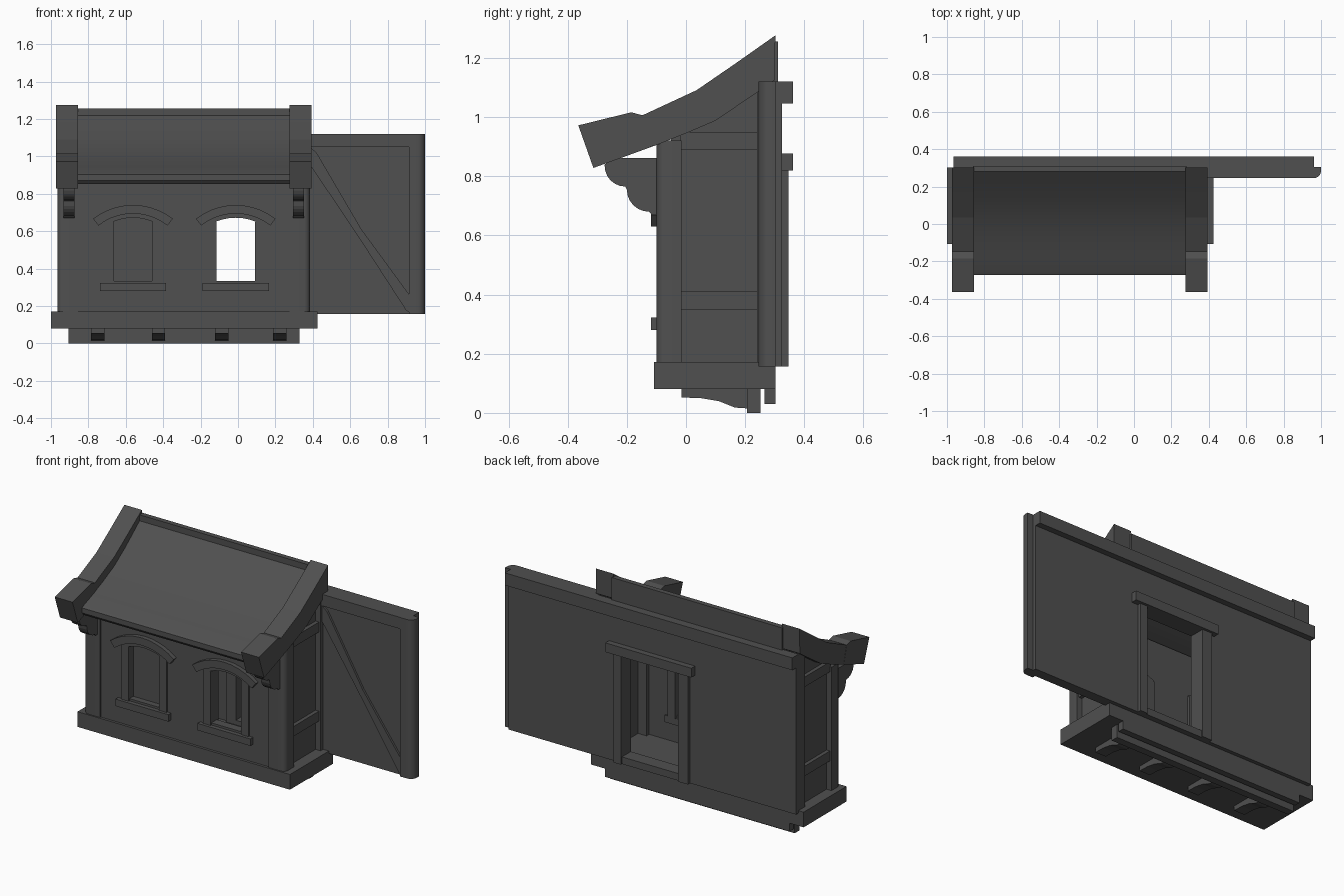
import bpy, bmesh
from math import sin, cos, radians

if "Cube" in bpy.data.objects:
    bpy.data.objects.remove(bpy.data.objects["Cube"])

CX = -0.29  # centre line of the small house

DARK = bpy.data.materials.new("dark_grey")
DARK.diffuse_color = (0.08, 0.08, 0.08, 1.0)
DARK.use_nodes = True
DARK.node_tree.nodes["Principled BSDF"].inputs["Base Color"].default_value = DARK.diffuse_color


def prism(name, pts, axis, a, b, bevel=0.0, smooth=False):
    """Extrude a 2D outline along an axis: x takes (y,z), y takes (x,z), z takes (x,y)."""
    def at(p, t):
        return {'x': (t, p[0], p[1]), 'y': (p[0], t, p[1]), 'z': (p[0], p[1], t)}[axis]
    bm = bmesh.new()
    lo = [bm.verts.new(at(p, a)) for p in pts]
    hi = [bm.verts.new(at(p, b)) for p in pts]
    n = len(pts)
    bm.faces.new(lo)
    bm.faces.new(hi[::-1])
    for i in range(n):
        j = (i + 1) % n
        bm.faces.new((lo[i], hi[i], hi[j], lo[j]))
    bmesh.ops.recalc_face_normals(bm, faces=bm.faces[:])
    me = bpy.data.meshes.new(name)
    bm.to_mesh(me)
    bm.free()
    me.materials.append(DARK)
    ob = bpy.data.objects.new(name, me)
    bpy.context.collection.objects.link(ob)
    if bevel:
        m = ob.modifiers.new("bevel", 'BEVEL')
        m.width, m.segments = bevel, 3
    if smooth:
        bpy.ops.object.select_all(action='DESELECT')
        ob.select_set(True)
        bpy.context.view_layer.objects.active = ob
        bpy.ops.object.shade_smooth_by_angle(angle=radians(32))
    return ob


def box(name, x0, x1, y0, y1, z0, z1, bevel=0.0):
    return prism(name, [(x0, y0), (x1, y0), (x1, y1), (x0, y1)], 'z', z0, z1, bevel)


def arc(cx, cz, r, a0, a1, n):
    """Points along an arc, angles in degrees."""
    return [(cx + r * cos(radians(a0 + (a1 - a0) * i / n)),
             cz + r * sin(radians(a0 + (a1 - a0) * i / n))) for i in range(n + 1)]


def cut(ob, cutter):
    m = ob.modifiers.new("opening", 'BOOLEAN')
    m.operation, m.object, m.solver = 'DIFFERENCE', cutter, 'EXACT'
    bpy.ops.object.select_all(action='DESELECT')
    ob.select_set(True)
    bpy.context.view_layer.objects.active = ob
    bpy.ops.object.modifier_apply(modifier=m.name)
    bpy.data.objects.remove(cutter, do_unlink=True)


# Plinth and under-floor supports
box("plinth", -1.0, 0.424, -0.108, 0.302, 0.08, 0.172)
box("under_beam", -0.905, 0.33, 0.207, 0.252, 0.0, 0.085)
box("rear_under_beam", -0.905, 0.33, 0.265, 0.302, 0.03, 0.085)
for i, x in enumerate((-0.75, -0.425, -0.088, 0.222)):
    prism(f"floor_bracket_{i}", [(-0.015, 0.085), (-0.015, 0.052), (0.05, 0.05), (0.11, 0.04),
                                 (0.165, 0.018), (0.21, 0.015), (0.21, 0.085)],
          'x', x - 0.036, x + 0.036)

# Front wall with two arched openings
front = box("front_wall", -0.87, 0.29, -0.092, -0.04, 0.165, 0.91)
AZ = 0.394  # centre height of the window arches
for name, wx in (("left", -0.5615), ("right", -0.012)):
    hole = [(wx - 0.105, 0.335), (wx + 0.105, 0.335)] + arc(wx, AZ, 0.28, 68, 112, 8)
    cut(front, prism("cutter", hole, 'y', -0.3, 0.1))
    box(f"{name}_window_sill", wx - 0.177, wx + 0.177, -0.118, -0.03, 0.28, 0.322)
    for s in (-1, 1):
        a, b = sorted((wx + s * 0.102, wx + s * 0.152))
        box(f"{name}_window_jamb", a, b, -0.1, -0.025, 0.32, 0.65)
    prism(f"{name}_window_head", arc(wx, AZ, 0.305, 60, 120, 8) + arc(wx, AZ, 0.278, 120, 60, 8),
          'y', -0.1, -0.03)
    prism(f"{name}_window_hood", arc(wx, AZ, 0.346, 52, 128, 10) + arc(wx, AZ, 0.30, 128, 52, 10),
          'y', -0.118, -0.06)
box("left_window_pane", -0.68, -0.445, -0.055, -0.042, 0.32, 0.68)

# Lower and upper curves of the roof edge, (y, z)
under = [(-0.10, 0.905), (0.0, 0.945), (0.10, 0.988), (0.24, 1.083), (0.30, 1.125)]
gable_top = [(0.302, 1.276), (0.17, 1.183), (0.036, 1.091), (-0.147, 1.006)]

# House ends, built on both sides of the centre line
for side, s in (("left", -1), ("right", 1)):
    def span(a, b):
        return sorted((CX + s * a, CX + s * b))

    # Front corner post with a rounded outer edge
    post = [(0.565, -0.015), (0.565, -0.10)] + arc(0.645, -0.07, 0.03, -90, 0, 5) + [(0.675, -0.015)]
    prism(f"{side}_front_post", [(CX + s * p[0], p[1]) for p in post], 'z', 0.165, 0.92, smooth=True)
    a, b = span(0.565, 0.675)
    box(f"{side}_rear_post", a, b, 0.24, 0.305, 0.16, 1.10)
    a, b = span(0.622, 0.642)
    prism(f"{side}_side_panel", [(-0.05, 0.165), (0.28, 0.165), (0.28, 1.115), (0.24, 1.087),
                                 (0.10, 0.995), (-0.05, 0.928)], 'x', a, b)
    a, b = span(0.63, 0.665)
    for z0, z1 in ((0.35, 0.41), (0.89, 0.95)):
        box(f"{side}_side_rail", a, b, -0.02, 0.245, z0, z1)
    # Gable board with heavy end block
    a, b = span(0.566, 0.683)
    prism(f"{side}_gable_board", gable_top + [(-0.185, 1.0), (-0.20, 0.88)] + under, 'x', a, b)
    a, b = span(0.565, 0.684)
    prism(f"{side}_gable_end_block", [(-0.364, 0.972), (-0.313, 0.828), (-0.12, 0.898),
                                      (-0.147, 1.006), (-0.185, 1.016)], 'x', a, b)
    # Stepped corbel with two rounded lobes
    a, b = span(0.583, 0.642)
    lobes = (arc(-0.205, 0.835, 0.07, 180, 270, 6) + [(-0.2, 0.755)]
             + arc(-0.125, 0.755, 0.075, 180, 270, 6))
    prism(f"{side}_corbel", [(-0.09, 0.862), (-0.235, 0.862), (-0.275, 0.84)] + lobes
          + [(-0.115, 0.67), (-0.09, 0.67)], 'x', a, b)

# Curved main roof, eave roll and ridge
roof_top = [(0.30, 1.235), (0.22, 1.17), (0.13, 1.1), (0.035, 1.036),
            (-0.07, 0.985), (-0.17, 0.943), (-0.255, 0.912), (-0.272, 0.902)]
prism("roof", roof_top + [(-0.272, 0.872), (-0.255, 0.853)] + under, 'x', -0.862, 0.28, smooth=True)
box("ridge_board", -0.862, 0.28, 0.28, 0.311, 1.10, 1.255)

# Long back wall with door opening
back = box("back_wall", -0.965, 0.962, 0.265, 0.325, 0.157, 1.115)
cut(back, box("cutter", -0.19, 0.195, 0.1, 0.6, 0.20, 0.82))
box("back_top_beam", -0.965, 0.962, 0.30, 0.361, 1.045, 1.12)
box("front_top_beam", 0.38, 0.93, 0.246, 0.31, 1.05, 1.12)
for x0, x1 in ((-0.255, -0.19), (0.195, 0.245)):
    box("door_jamb", x0, x1, 0.25, 0.346, 0.157, 0.83)
box("door_lintel", -0.288, 0.288, 0.25, 0.361, 0.82, 0.876)
box("door_threshold", -0.195, 0.2, 0.25, 0.335, 0.157, 0.20)

# Wall wing: rounded end post and diagonal brace
prism("wing_end_post", [(0.915, 0.305), (0.915, 0.245)] + arc(0.96, 0.285, 0.04, -90, 0, 6)
      + [(1.0, 0.305)], 'z', 0.157, 1.12, smooth=True)
prism("wing_brace", [(0.385, 1.05), (0.42, 1.02), (0.66, 0.61), (0.92, 0.255), (0.92, 0.165),
                     (0.90, 0.175), (0.66, 0.545), (0.385, 0.955)], 'y', 0.252, 0.29)
